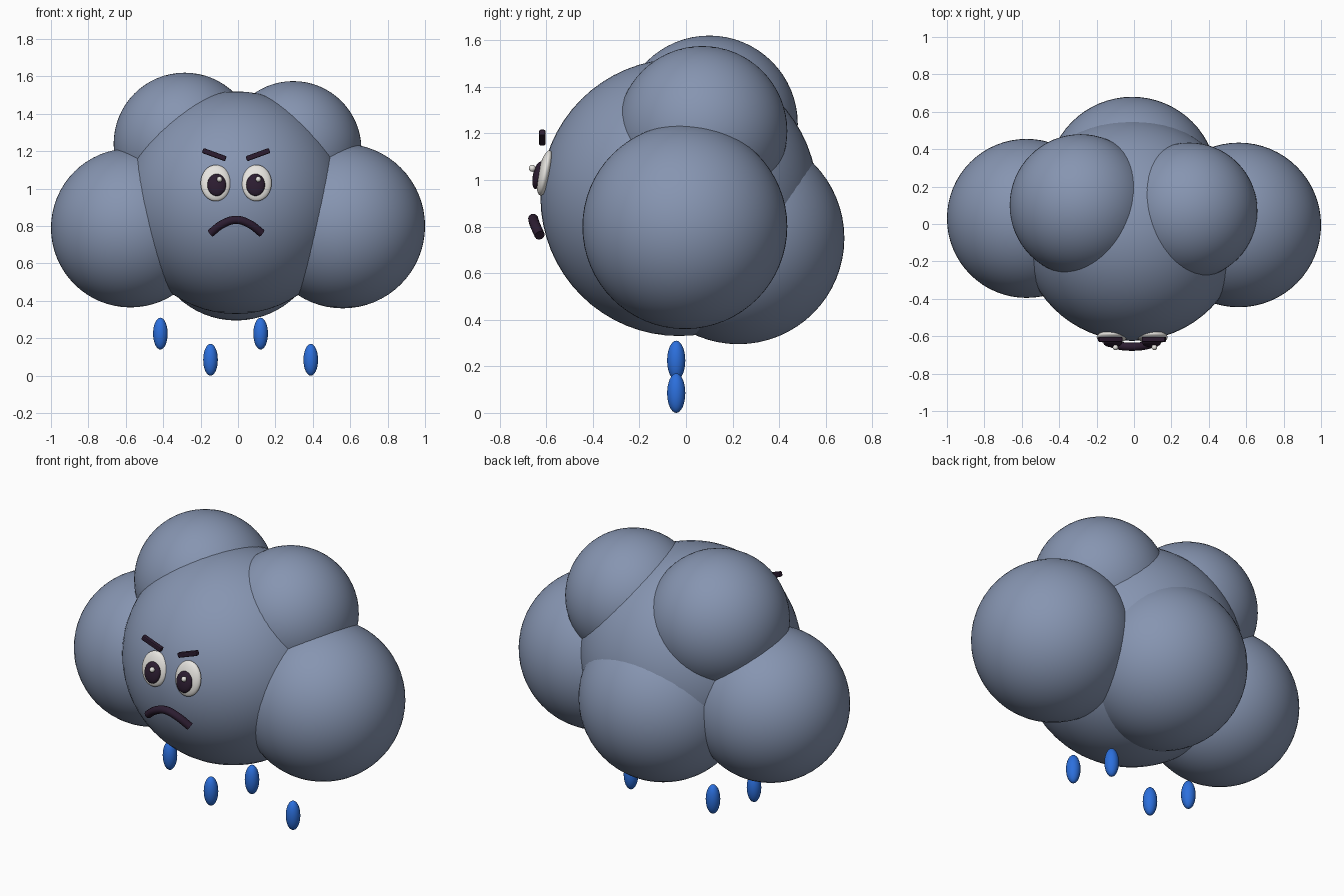
import bpy
import math
from mathutils import Vector

cube = bpy.data.objects.get("Cube")
if cube:
    bpy.data.objects.remove(cube, do_unlink=True)


def material(name, rgb, roughness=0.6):
    mat = bpy.data.materials.new(name)
    mat.use_nodes = True
    colour = (*rgb, 1.0)
    mat.diffuse_color = colour
    bsdf = mat.node_tree.nodes["Principled BSDF"]
    bsdf.inputs["Base Color"].default_value = colour
    bsdf.inputs["Roughness"].default_value = roughness
    return mat


STORM = material("storm grey", (0.24, 0.30, 0.44))
WHITE = material("eye white", (0.88, 0.86, 0.82))
DARK = material("dark plum", (0.025, 0.012, 0.03))
BLUE = material("rain blue", (0.025, 0.16, 0.72))


def ellipsoid(name, centre, radii, mat, tilt=0.0, segments=32):
    bpy.ops.mesh.primitive_uv_sphere_add(
        segments=segments, ring_count=segments // 2, radius=1,
        location=centre, rotation=(tilt, 0, 0))
    ob = bpy.context.object
    ob.name = name
    ob.scale = radii
    ob.data.materials.append(mat)
    bpy.ops.object.shade_smooth()
    return ob


def tube(name, points, radius, mat):
    """Round bar swept along a smooth path, with flat ends."""
    curve = bpy.data.curves.new(name, "CURVE")
    curve.dimensions = "3D"
    curve.bevel_depth = radius
    curve.bevel_resolution = 4
    curve.use_fill_caps = True
    curve.resolution_u = 8
    spline = curve.splines.new("BEZIER")
    spline.bezier_points.add(len(points) - 1)
    for bp, co in zip(spline.bezier_points, points):
        bp.co = Vector(co)
        bp.handle_left_type = bp.handle_right_type = "AUTO"
    curve.materials.append(mat)
    ob = bpy.data.objects.new(name, curve)
    bpy.context.collection.objects.link(ob)
    return ob


# Cloud body: overlapping puffs (centre, radius)
puffs = {
    "cloud_centre": ((-0.01, -0.03, 0.925), 0.595),
    "cloud_right_side": ((-0.575, 0.03, 0.79), 0.425),
    "cloud_left_side": ((0.56, -0.005, 0.80), 0.44),
    "cloud_right_top": ((-0.285, 0.10, 1.24), 0.38),
    "cloud_left_top": ((0.295, 0.07, 1.21), 0.365),
    "cloud_back": ((-0.01, 0.225, 0.75), 0.455),
}
for name, (centre, r) in puffs.items():
    ellipsoid(name, centre, (r, r, r), STORM, segments=64)

# Face: eyes, pupils, glints and brows, mirrored about the face centre
FACE_X = -0.01
TILT = math.radians(-12)
for side, s in (("right", -1), ("left", 1)):
    x = FACE_X + s * 0.109
    ellipsoid(side + "_eye", (x, -0.605, 1.03), (0.081, 0.03, 0.099), WHITE, TILT)
    px = FACE_X + s * 0.104
    ellipsoid(side + "_pupil", (px, -0.635, 1.02), (0.05, 0.022, 0.06), DARK, TILT)
    ellipsoid(side + "_glint", (px + 0.015, -0.66, 1.05), (0.015,) * 3, WHITE, segments=16)
    # Frowning brow bar
    bpy.ops.mesh.primitive_cube_add(
        size=1, location=(FACE_X + s * 0.117, -0.617, 1.182),
        rotation=(0, s * math.radians(-20), 0))
    brow = bpy.context.object
    brow.name = side + "_brow"
    brow.scale = (0.132, 0.027, 0.028)
    bpy.ops.object.transform_apply(location=False, rotation=False, scale=True)
    brow.data.materials.append(DARK)
    bevel = brow.modifiers.new("soft edges", "BEVEL")
    bevel.width = 0.006
    bevel.segments = 2

# Downturned mouth
half = [(0.137, -0.628, 0.762), (0.07, -0.65, 0.812)]
path = [(FACE_X - x, y, z) for x, y, z in half]
path.append((FACE_X, -0.656, 0.833))
path += [(FACE_X + x, y, z) for x, y, z in reversed(half)]
tube("mouth", path, 0.022, DARK)

# Raindrops, alternating high and low
for i in range(4):
    z = 0.225 if i % 2 == 0 else 0.085
    ellipsoid(f"raindrop_{i + 1}", (-0.415 + i * 0.268, -0.042, z),
              (0.039, 0.039, 0.085), BLUE)
